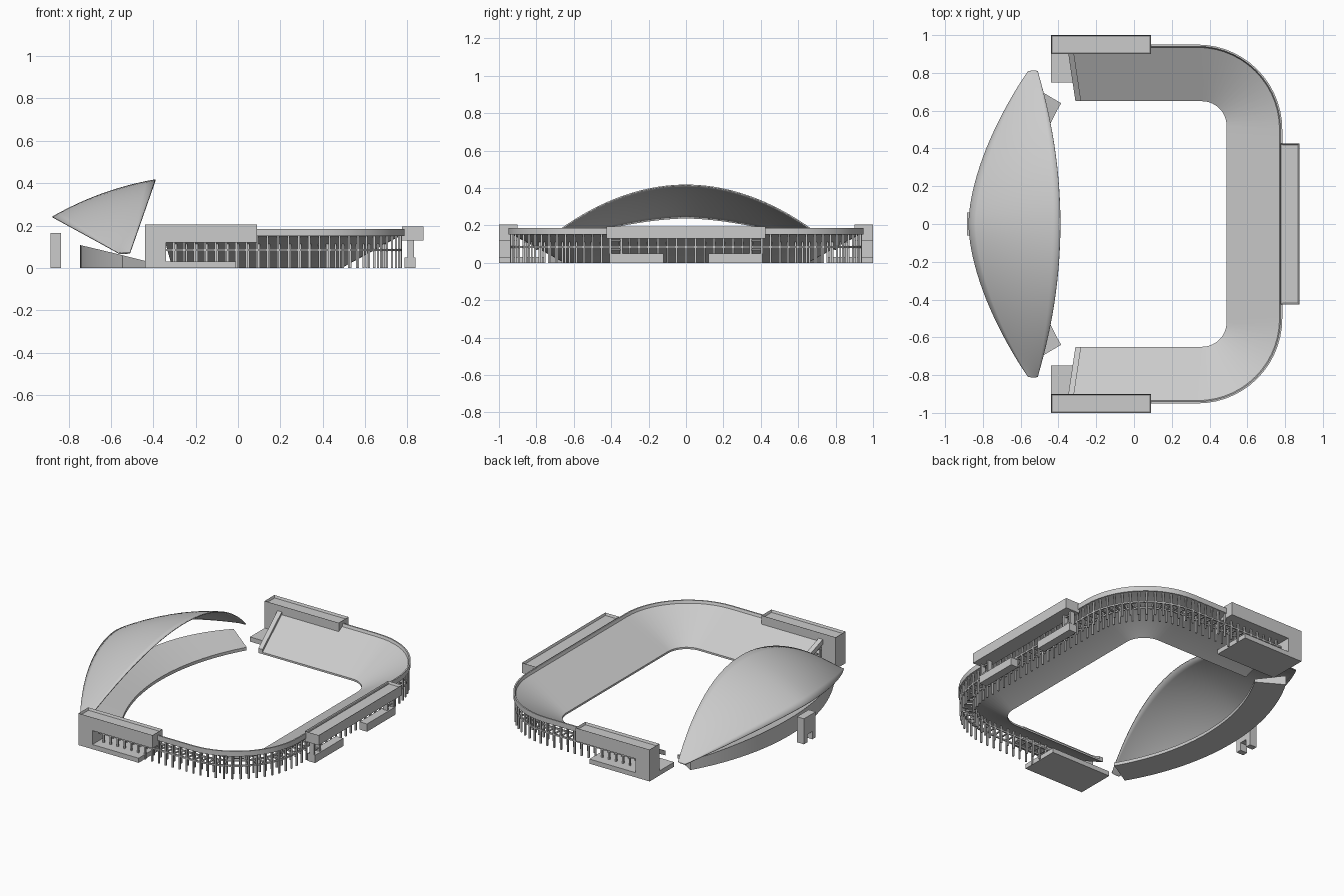
import bpy, bmesh
from math import cos, sin, pi, radians
from mathutils import Vector

cube = bpy.data.objects.get("Cube")
if cube:
    bpy.data.objects.remove(cube)

grey = bpy.data.materials.new("concrete_grey")
grey.use_nodes = True
grey.diffuse_color = (0.6, 0.6, 0.6, 1)
grey.node_tree.nodes["Principled BSDF"].inputs["Base Color"].default_value = (0.6, 0.6, 0.6, 1)


def finish(bm, name, smooth=False):
    bmesh.ops.recalc_face_normals(bm, faces=bm.faces)
    mesh = bpy.data.meshes.new(name)
    bm.to_mesh(mesh)
    bm.free()
    mesh.materials.append(grey)
    ob = bpy.data.objects.new(name, mesh)
    bpy.context.collection.objects.link(ob)
    if smooth:
        bpy.ops.object.select_all(action="DESELECT")
        ob.select_set(True)
        bpy.context.view_layer.objects.active = ob
        bpy.ops.object.shade_smooth_by_angle(angle=radians(35))
    return ob


def add_box(bm, lo, hi):
    new = bmesh.ops.create_cube(bm, size=1)["verts"]
    for v in new:
        v.co = Vector([(a + b) / 2 + c * (b - a) for a, b, c in zip(lo, hi, v.co)])
    return new


def box(name, lo, hi, tray=0):
    bm = bmesh.new()
    add_box(bm, lo, hi)
    if tray:
        # sink the roof behind a thin parapet
        bm.normal_update()
        top = [f for f in bm.faces if f.normal.z > 0.9]
        bmesh.ops.inset_region(bm, faces=top, thickness=0.008)
        for v in top[0].verts:
            v.co.z -= tray
    return finish(bm, name)


def sweep(name, rings, smooth=True):
    # skin a list of equal closed cross-sections and cap both ends
    bm = bmesh.new()
    rows = [[bm.verts.new(p) for p in ring] for ring in rings]
    for a, b in zip(rows, rows[1:]):
        for i in range(len(a)):
            j = (i + 1) % len(a)
            bm.faces.new((a[i], a[j], b[j], b[i]))
    bm.faces.new(rows[0])
    bm.faces.new(rows[-1][::-1])
    return finish(bm, name, smooth)


# U-shaped plan: pairs of matching inner and outer points
def lerp(a, b, t):
    return a + (b - a) * t


def half_plan():
    pts = []
    for i in range(14):
        t = i / 14
        pts.append((Vector((lerp(-0.31, 0.36, t), -0.65, 0)),
                    Vector((lerp(-0.355, 0.335, t), -0.95, 0))))
    for i in range(15):
        a = -pi / 2 + pi / 2 * i / 14
        c, s = cos(a), sin(a)
        pts.append((Vector((0.36 + 0.13 * c, -0.52 + 0.13 * s, 0)),
                    Vector((0.335 + 0.45 * c, -0.5 + 0.45 * s, 0))))
    for i in range(1, 11):
        t = i / 10
        pts.append((Vector((0.49, -0.52 * (1 - t), 0)), Vector((0.785, -0.5 * (1 - t), 0))))
    return pts


def flip(p):
    return Vector((p.x, -p.y, p.z))


half = half_plan()
plan = half + [(flip(a), flip(b)) for a, b in half[-2::-1]]


def at(pair, d, z):
    return pair[0].lerp(pair[1], d) + Vector((0, 0, z))


def section(pair, profile):
    return [at(pair, d, z) for d, z in profile]


# seating bowl with its rim band
bowl = [(0, 0), (0.94, 0.152), (1, 0.152), (1, 0.185), (0.97, 0.185), (0.95, 0.168), (0, 0.012)]
sweep("seating_bowl", [section(p, bowl) for p in plan])

# raised walls closing the two ends of the bowl
wall = [(0, 0.002), (0.9, 0.147), (0.9, 0.178), (0, 0.03)]
for side, pair in (("front", plan[0]), ("back", plan[-1])):
    shifted = [q + Vector((0.03, 0, 0)) for q in pair]
    sweep(side + "_end_wall", [section(pair, wall), section(shifted, wall)], False)

# columns, ring beams and cross beams under the bowl
bm = bmesh.new()
for pair in plan[1:-1]:
    for d, h in ((0.95, 0.155), (0.7, 0.112)):
        p = at(pair, d, 0)
        add_box(bm, (p.x - 0.005, p.y - 0.005, 0), (p.x + 0.005, p.y + 0.005, h))
finish(bm, "bowl_columns")
for name, d in (("outer_ring_beam", 0.95), ("inner_ring_beam", 0.7)):
    ring = [(d - 0.015, 0.08), (d + 0.015, 0.08), (d + 0.015, 0.09), (d - 0.015, 0.09)]
    sweep(name, [section(p, ring) for p in plan])
bm = bmesh.new()
for p, q in zip(plan[1:-1], plan[2:]):
    side = (q[1] - p[1]).normalized() * 0.004
    quad = [at(p, 0.7, 0.081) - side, at(p, 0.7, 0.081) + side,
            at(p, 0.95, 0.081) + side, at(p, 0.95, 0.081) - side]
    face = bm.faces.new([bm.verts.new(c) for c in quad])
    up = bmesh.ops.extrude_face_region(bm, geom=[face])["geom"]
    for v in up:
        if isinstance(v, bmesh.types.BMVert):
            v.co.z += 0.008
finish(bm, "cross_beams")

# end buildings, one on each side
for name, s in (("front", -1), ("back", 1)):
    def span(a, b):
        return min(a * s, b * s), max(a * s, b * s)
    y0, y1 = span(0.9, 1)
    box(name + "_gallery", (-0.44, y0, 0.12), (0.09, y1, 0.205), 0.015)
    box(name + "_gallery_tower", (-0.44, y0, 0), (-0.34, y1, 0.12))
    y0, y1 = span(0.75, 1)
    box(name + "_gallery_base", (-0.44, y0, 0), (-0.01, y1, 0.03))

# long gallery on the left side, on two base blocks with posts
box("long_gallery", (0.775, -0.425, 0.13), (0.875, 0.425, 0.195), 0.015)
bm = bmesh.new()
for s in (-1, 1):
    y0, y1 = sorted((0.12 * s, 0.41 * s))
    add_box(bm, (0.785, y0, 0), (0.838, y1, 0.05))
    for y in (0.405, 0.345):
        add_box(bm, (0.8, y * s - 0.006, 0.05), (0.83, y * s + 0.006, 0.13))
    y0, y1 = sorted((0.345 * s, 0.405 * s))
    for z in (0.065, 0.115):
        add_box(bm, (0.81, y0, z), (0.82, y1, z + 0.008))
finish(bm, "long_gallery_base")

# gate tower behind the roof
bm = bmesh.new()
add_box(bm, (-0.885, -0.06, 0.05), (-0.835, 0.06, 0.165))
for s in (-1, 1):
    y0, y1 = sorted((0.025 * s, 0.06 * s))
    add_box(bm, (-0.885, y0, 0), (-0.835, y1, 0.05))
finish(bm, "gate_tower")

# curved stand beneath the roof, lower towards its ends
rings = []
for i in range(33):
    t = i / 16 - 1
    a = radians(30.5) * t
    inner = Vector((0.7 - 1.26 * cos(a), 1.26 * sin(a), 0))
    outer = Vector((0.7 - 1.445 * cos(a), 1.445 * sin(a), 0))
    high = 0.108 - 0.048 * t * t
    rings.append(section((inner, outer), [(0, 0), (1, 0), (1, high), (0, 0.02)]))
sweep("curved_stand", rings)

# domed roof shell between a rising front edge and a lower back edge
bm = bmesh.new()
rows = []
N, M = 48, 12
for i in range(N + 1):
    t = sin(pi / 2 * (2 * i / N - 1))
    k = abs(t)
    s, r = k ** 2, k ** 1.7
    front = Vector((-0.39 - 0.12 * s, 0.81 * t, 0.415 - 0.345 * s))
    back = Vector((-0.875 + 0.315 * r, 0.81 * t, 0.24 - 0.172 * r))
    if k > 0.999:
        mid = (front + back) / 2
        front, back = front.lerp(mid, 0.6), back.lerp(mid, 0.6)
    row = []
    for j in range(M + 1):
        v = j / M
        bulge = 0.09 * v * (1 - v) * (1 - s)
        row.append(bm.verts.new(back.lerp(front, v) + Vector((-0.35, 0, 0.94)) * bulge))
    rows.append(row)
for a, b in zip(rows, rows[1:]):
    for j in range(M):
        bm.faces.new((a[j], a[j + 1], b[j + 1], b[j]))
roof = finish(bm, "roof_shell", True)
skin = roof.modifiers.new("thickness", "SOLIDIFY")
skin.thickness = 0.007
skin.offset = 0
